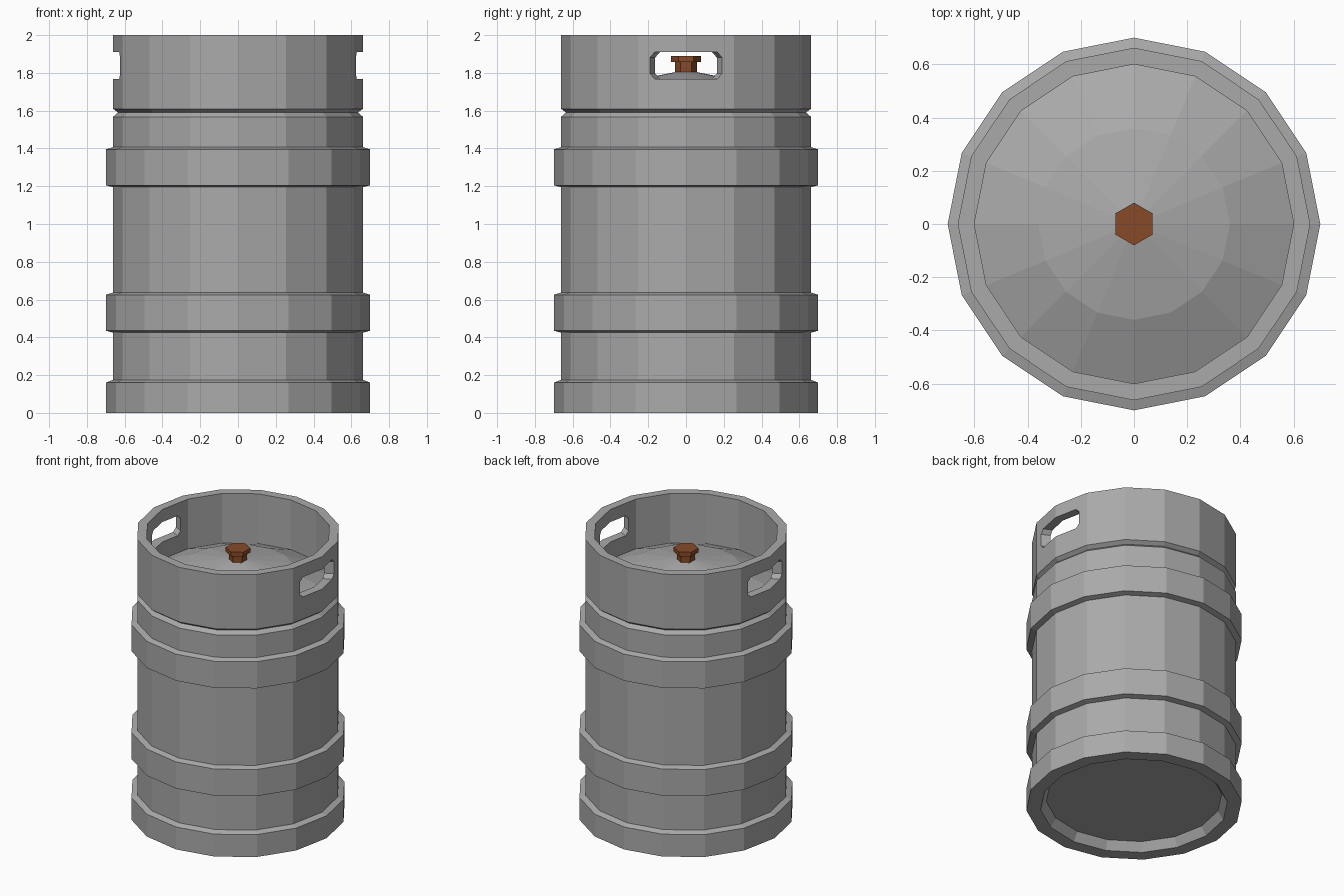
import bpy, bmesh, math

if "Cube" in bpy.data.objects:
    bpy.data.objects.remove(bpy.data.objects["Cube"])


def material(name, rgb):
    m = bpy.data.materials.new(name)
    m.diffuse_color = (*rgb, 1)
    m.use_nodes = True
    m.node_tree.nodes["Principled BSDF"].inputs["Base Color"].default_value = m.diffuse_color
    return m


steel = material("steel grey", (0.40, 0.40, 0.40))
rust = material("rust brown", (0.24, 0.068, 0.021))


def add_object(name, bm, mat):
    bmesh.ops.recalc_face_normals(bm, faces=bm.faces)
    mesh = bpy.data.meshes.new(name)
    bm.to_mesh(mesh)
    bm.free()
    mesh.materials.append(mat)
    ob = bpy.data.objects.new(name, mesh)
    bpy.context.collection.objects.link(ob)
    return ob


def lathe(name, profile, sides, start, mat):
    """Revolve (radius, z) points; radius 0 makes a pole."""
    bm = bmesh.new()
    rings = []
    for r, z in profile:
        if r == 0:
            rings.append([bm.verts.new((0, 0, z))] * sides)
        else:
            angles = [start + math.tau * i / sides for i in range(sides)]
            rings.append([bm.verts.new((r * math.cos(a), r * math.sin(a), z)) for a in angles])
    for a, b in zip(rings, rings[1:]):
        for i in range(sides):
            j = (i + 1) % sides
            bm.faces.new(list(dict.fromkeys((a[i], a[j], b[j], b[i]))))
    return add_object(name, bm, mat)


# Keg shell: recessed base, three raised bands, groove, rim and domed lid
W, R = 0.662, 0.70
profile = [(0, 0.06), (0.57, 0.06), (0.607, 0), (R, 0), (R, 0.16), (W, 0.175)]
for low, high in ((0.43, 0.625), (1.20, 1.395)):
    profile += [(W, low - 0.005), (R, low + 0.005), (R, high), (W, high + 0.012)]
profile += [(W, 1.567), (0.635, 1.59), (W, 1.61), (W, 2.0), (0.60, 2.0),
            (0.60, 1.645), (0.36, 1.745), (0, 1.815)]
keg = lathe("keg_body", profile, 16, 0, steel)

# Hand holes on both sides, narrowing inward, with chamfered corners
z0, z1, c = 1.768, 1.91, 0.028
for side in (-1, 1):
    bm = bmesh.new()
    loops = []
    for x in (0.5, 0.8):
        h = 0.19 + (x - 0.622) * 0.5
        pts = [(h - c, z0), (h, z0 + c), (h, z1 - c), (h - c, z1),
               (c - h, z1), (-h, z1 - c), (-h, z0 + c), (c - h, z0)]
        loops.append([bm.verts.new((side * x, y, z)) for y, z in pts])
    for loop in loops:
        bm.faces.new(loop)
    for i in range(8):
        j = (i + 1) % 8
        bm.faces.new((loops[0][i], loops[0][j], loops[1][j], loops[1][i]))
    cutter = add_object("hand_hole_cutter", bm, steel)
    cutter.hide_render = True
    mod = keg.modifiers.new("hand_hole", "BOOLEAN")
    mod.operation, mod.solver, mod.object = "DIFFERENCE", "EXACT", cutter
    bpy.context.view_layer.objects.active = keg
    bpy.ops.object.modifier_apply(modifier=mod.name)
    bpy.data.objects.remove(cutter)

# Hexagonal valve on the lid
lathe("valve", [(0, 1.78), (0.058, 1.78), (0.058, 1.857), (0.08, 1.857),
                (0.08, 1.889), (0, 1.889)], 6, math.pi / 2, rust)
